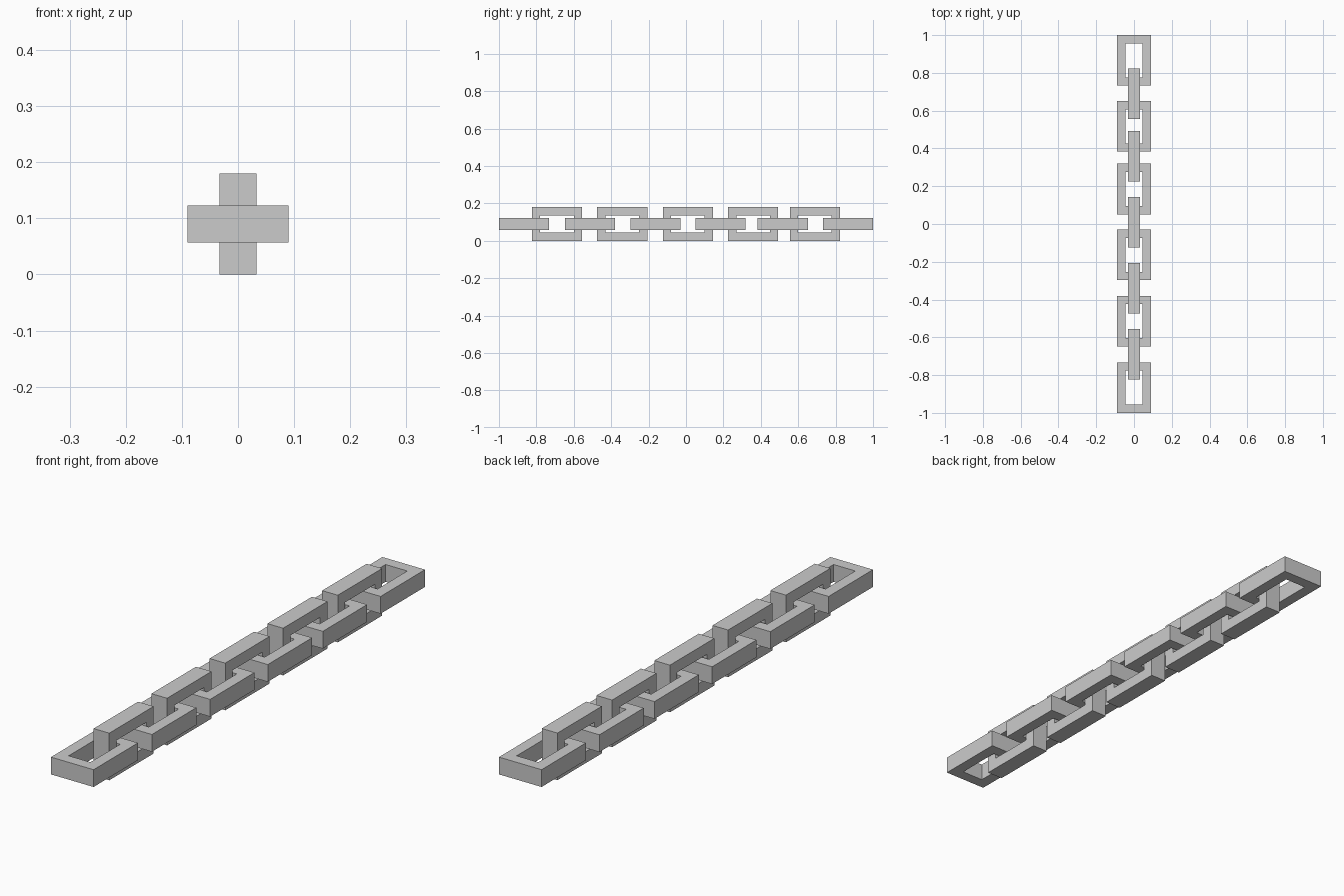
import bpy, bmesh

if "Cube" in bpy.data.objects:
    bpy.data.objects.remove(bpy.data.objects["Cube"])

LENGTH, WIDTH, DEPTH, BAR = 0.268, 0.18, 0.066, 0.044
MID_Z = 0.09


def link(name, y, upright):
    """Rectangular ring extruded through its depth, laid flat or stood on edge."""
    bm = bmesh.new()

    def ring(w, l, d):
        pts = []
        for sx, sy in ((-1, -1), (1, -1), (1, 1), (-1, 1)):
            a, b = sx * w / 2, sy * l / 2
            pts.append(bm.verts.new((d, b, a) if upright else (a, b, d)))
        return pts

    h = DEPTH / 2
    inner = (WIDTH - 2 * BAR, LENGTH - 2 * BAR)
    loops = [ring(WIDTH, LENGTH, -h), ring(WIDTH, LENGTH, h),
             ring(*inner, h), ring(*inner, -h)]
    for k in range(4):
        a, b = loops[k], loops[(k + 1) % 4]
        for i in range(4):
            j = (i + 1) % 4
            bm.faces.new((a[i], a[j], b[j], b[i]))
    bmesh.ops.recalc_face_normals(bm, faces=bm.faces)
    mesh = bpy.data.meshes.new(name)
    bm.to_mesh(mesh)
    bm.free()
    ob = bpy.data.objects.new(name, mesh)
    ob.location = (0, y, MID_Z)
    bpy.context.collection.objects.link(ob)


# Flat links, including both chain ends
for n, y in enumerate((-0.866, -0.514, -0.163, 0.185, 0.517, 0.866), 1):
    link(f"flat_link_{n}", y, False)

# Upright links threaded between them
for n, y in enumerate((-0.69, -0.341, 0.01, 0.359, 0.689), 1):
    link(f"upright_link_{n}", y, True)
